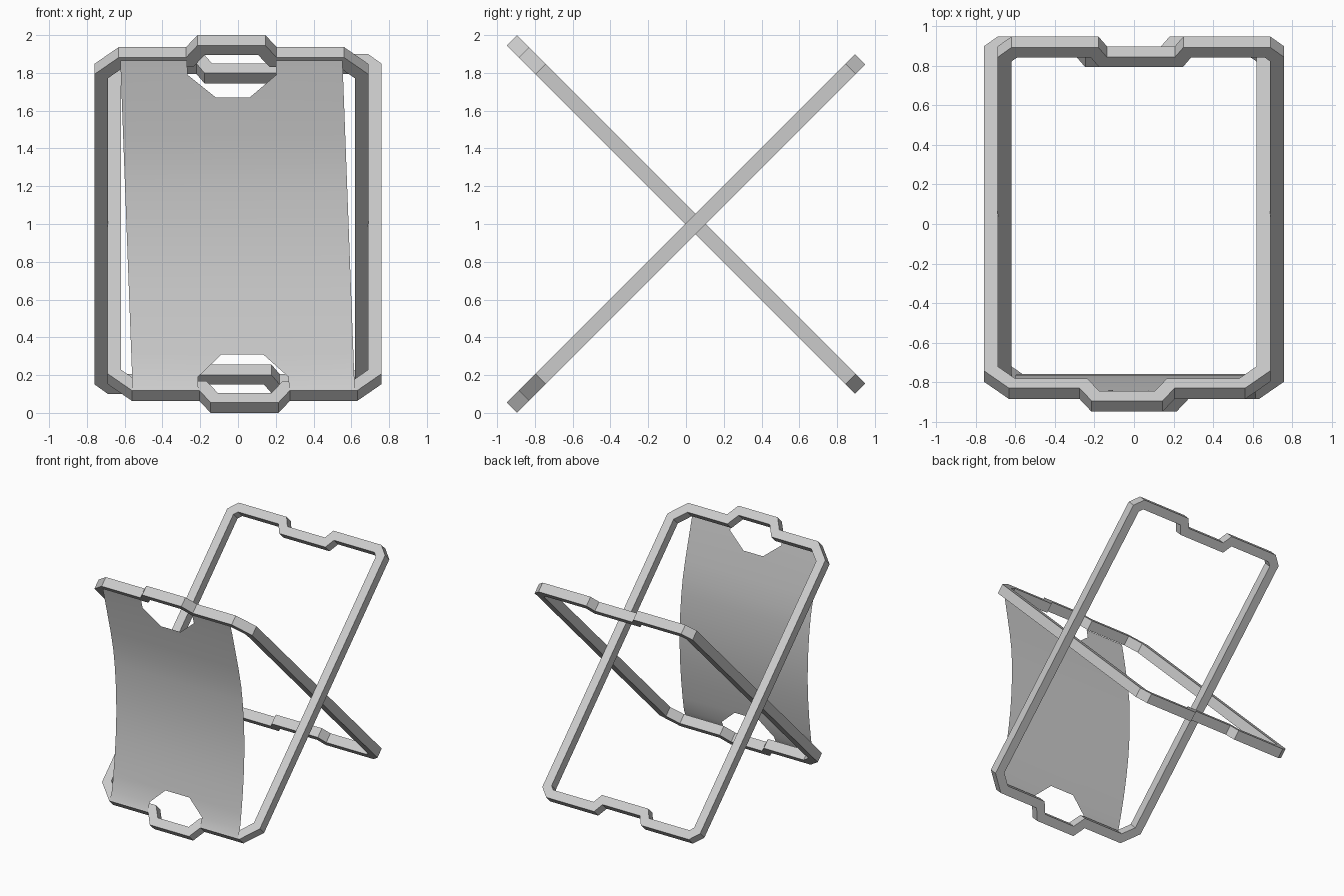
import bpy, bmesh, math
from mathutils import Vector

if "Cube" in bpy.data.objects:
    bpy.data.objects.remove(bpy.data.objects["Cube"])

S = math.sqrt(0.5)
WIDTH, THICK = 0.071, 0.078
PIVOT_Y, PIVOT_Z = 0.05, 1.0


def make_object(name, verts, faces):
    mesh = bpy.data.meshes.new(name)
    mesh.from_pydata(verts, [], faces)
    bm = bmesh.new()
    bm.from_mesh(mesh)
    bmesh.ops.recalc_face_normals(bm, faces=bm.faces)
    bm.to_mesh(mesh)
    bm.free()
    obj = bpy.data.objects.new(name, mesh)
    bpy.context.collection.objects.link(obj)
    return obj


def inset(path, d):
    # mitred inward offset of a closed counter-clockwise path
    out = []
    for i, p in enumerate(path):
        a = (p - path[i - 1]).normalized()
        b = (path[(i + 1) % len(path)] - p).normalized()
        na, nb = Vector((-a.y, a.x)), Vector((-b.y, b.x))
        out.append(p + (na + nb) * d / (1 + na.dot(nb)))
    return out


# Frame outline, right half: notched end, chamfered corners, stepped-out end
half = [(0.172, -1.162), (0.215, -1.232), (0.655, -1.232), (0.725, -1.162),
        (0.725, 1.16), (0.597, 1.285), (0.24, 1.285), (0.18, 1.375)]
outer = [Vector(p) for p in half] + [Vector((-x, v)) for x, v in reversed(half)]
inner = inset(outer, WIDTH)


def frame(name, shift, up):
    # up = 1: the stepped-out end is at the top front, -1: at the bottom front
    verts, n = [], len(outer)
    for side in (-1, 1):
        k = side * THICK / 2
        for ring in (outer, inner):
            for p in ring:
                verts.append((p.x + shift,
                              PIVOT_Y - p.y * S + k * S,
                              PIVOT_Z + up * (p.y * S + k * S)))
    faces = []
    for i in range(n):
        j = (i + 1) % n
        for a, b in ((0, 1), (1, 3), (3, 2), (2, 0)):
            faces.append((a * n + i, a * n + j, b * n + j, b * n + i))
    return make_object(name, verts, faces)


frame("rear_leaning_frame", 0.035, -1)
frame("front_leaning_frame", -0.035, 1)

# Fabric sling hung between the two front rails: (z, y, cut-out half width)
rows = [(0.125, -0.884, 0.24), (0.19, -0.853, 0.24), (0.31, -0.828, 0.11),
        (0.47, -0.80, 0.1), (0.63, -0.778, 0.1), (0.78, -0.764, 0.1),
        (0.92, -0.758, 0.1), (1.05, -0.758, 0.1), (1.2, -0.764, 0.1),
        (1.33, -0.776, 0.1), (1.48, -0.802, 0.1), (1.67, -0.842, 0.09),
        (1.79, -0.868, 0.235), (1.865, -0.886, 0.235)]
verts, faces = [], []
for z, y, c in rows:
    mid = 0.03 - 0.065 * (z - 0.125) / 1.74
    verts += [(mid + x, y, z) for x in (-0.588, -c, c, 0.588)]
for r in range(len(rows) - 1):
    for col in range(3):
        if col == 1 and (r < 2 or r > len(rows) - 4):
            continue  # hand-hold openings
        i = r * 4 + col
        faces.append((i, i + 1, i + 5, i + 4))
sling = make_object("fabric_sling", verts, faces)
for poly in sling.data.polygons:
    poly.use_smooth = True
